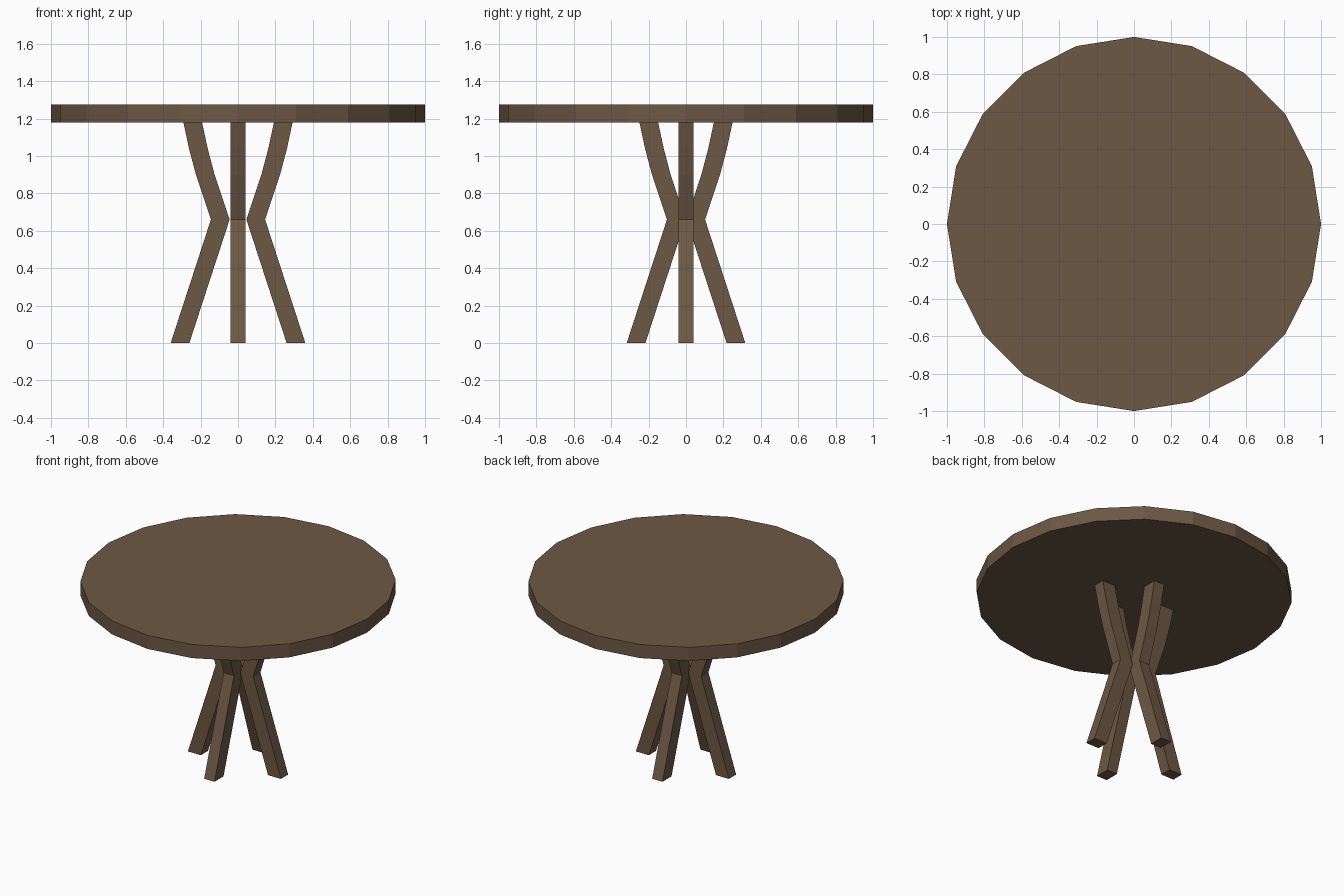
import bpy, bmesh, math
from mathutils import Matrix

if "Cube" in bpy.data.objects:
    bpy.data.objects.remove(bpy.data.objects["Cube"])

wood = bpy.data.materials.new("brown wood")
wood.diffuse_color = (0.150, 0.098, 0.058, 1)
wood.use_nodes = True
wood.node_tree.nodes["Principled BSDF"].inputs["Base Color"].default_value = wood.diffuse_color

TOP_Z, TOP_H, HALF_W, LEG_W = 1.18, 0.095, 0.04, 0.10


def add_object(name, bm):
    bmesh.ops.recalc_face_normals(bm, faces=bm.faces[:])
    mesh = bpy.data.meshes.new(name)
    bm.to_mesh(mesh)
    bm.free()
    mesh.materials.append(wood)
    obj = bpy.data.objects.new(name, mesh)
    bpy.context.collection.objects.link(obj)


# Round tabletop: 20 flat sides with corners on the axes
bm = bmesh.new()
ring = [bm.verts.new((math.cos(i * math.pi / 10), math.sin(i * math.pi / 10), TOP_Z))
        for i in range(20)]
base = bm.faces.new(ring)
out = bmesh.ops.extrude_face_region(bm, geom=[base], use_keep_orig=True)
bmesh.ops.translate(bm, vec=(0, 0, TOP_H),
                    verts=[v for v in out["geom"] if isinstance(v, bmesh.types.BMVert)])
add_object("tabletop", bm)

# Inner edge of a leg (distance from centre, height): straight foot, curved upper
INNER = [(0.26, 0), (0.045, 0.66), (0.125, 0.90), (0.162, 1.04), (0.192, TOP_Z)]


def leg(name, angle, shift):
    bm = bmesh.new()
    rows = []
    for r, z in INNER:
        a, b = r - shift, r - shift + LEG_W
        rows.append([bm.verts.new((x, y, z)) for x, y in
                     ((a, -HALF_W), (b, -HALF_W), (b, HALF_W), (a, HALF_W))])
    for low, high in zip(rows, rows[1:]):
        for i in range(4):
            j = (i + 1) % 4
            bm.faces.new((low[i], low[j], high[j], high[i]))
    bm.faces.new(rows[0])
    bm.faces.new(rows[-1])
    bm.transform(Matrix.Rotation(angle, 4, "Z"))
    add_object(name, bm)


# Four legs; the front and back pair stand closer to the centre
for k, name in enumerate(("right_leg", "back_leg", "left_leg", "front_leg")):
    leg(name, k * math.pi / 2, 0.043 if k % 2 else 0)
